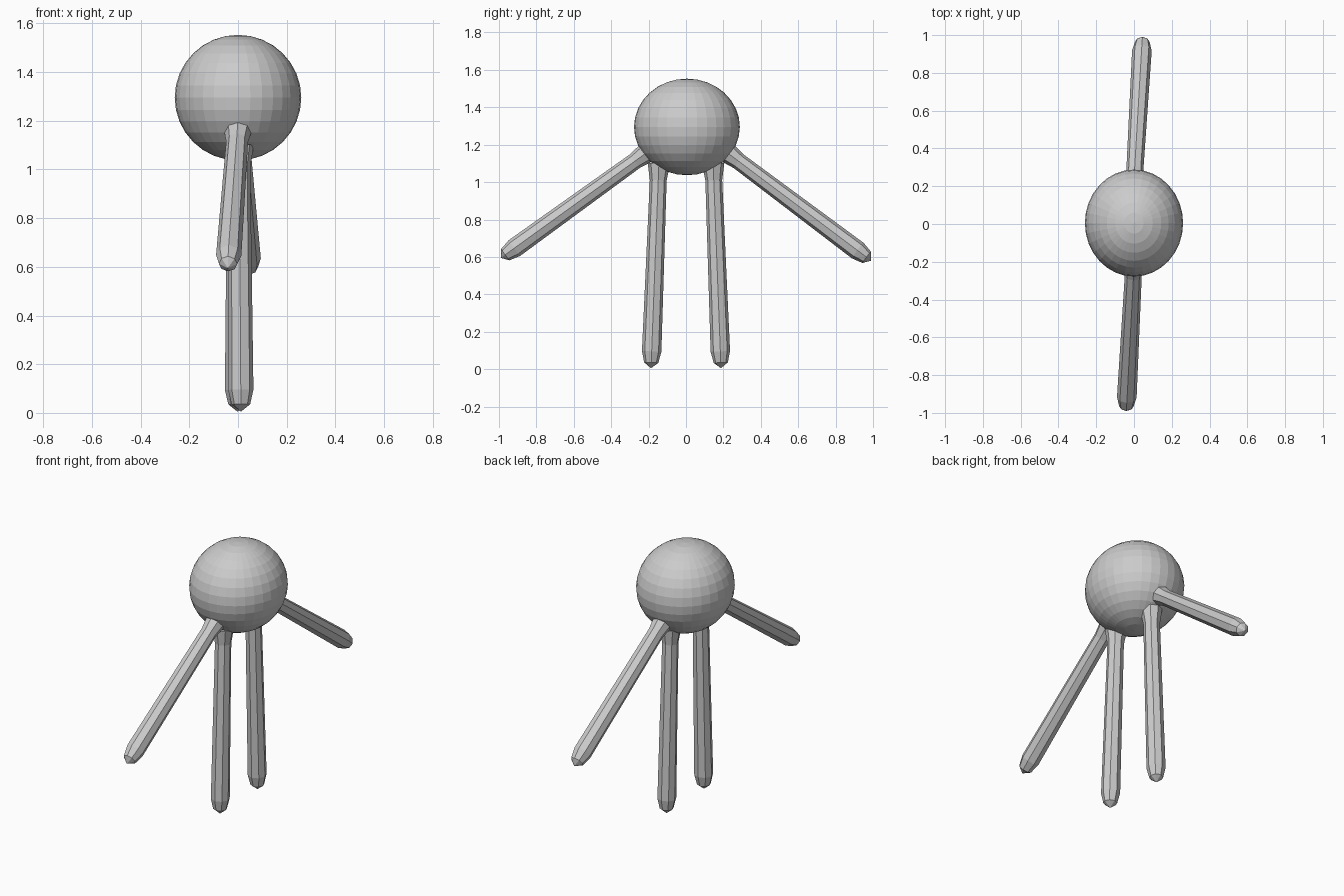
import bpy, bmesh, math
from mathutils import Vector, Matrix

if "Cube" in bpy.data.objects:
    bpy.data.objects.remove(bpy.data.objects["Cube"])

SIDES = 8


def make_object(name, bm):
    bmesh.ops.recalc_face_normals(bm, faces=bm.faces)
    mesh = bpy.data.meshes.new(name)
    bm.to_mesh(mesh)
    bm.free()
    obj = bpy.data.objects.new(name, mesh)
    bpy.context.collection.objects.link(obj)
    return obj


def limb(name, root, tip, flare):
    """Eight-sided bar, flared at the root and pointed at the tip."""
    root, tip = Vector(root), Vector(tip)
    axis = tip - root
    length = axis.length
    axis.normalize()
    side = Vector((1, 0, 0))
    side = (side - axis * side.dot(axis)).normalized()
    up = axis.cross(side)
    # (distance from root, radius)
    profile = [(0, flare), (0.09, 0.045), (length - 0.09, 0.052),
               (length - 0.03, 0.038)]
    bm = bmesh.new()
    rings = []
    for d, r in profile:
        ring = []
        for i in range(SIDES):
            a = 2 * math.pi * i / SIDES
            ring.append(bm.verts.new(root + axis * d
                        + (side * math.cos(a) + up * math.sin(a)) * r))
        rings.append(ring)
    for lo, hi in zip(rings, rings[1:]):
        for i in range(SIDES):
            j = (i + 1) % SIDES
            bm.faces.new((lo[i], lo[j], hi[j], hi[i]))
    point = bm.verts.new(tip)
    for i in range(SIDES):
        bm.faces.new((rings[-1][i], rings[-1][(i + 1) % SIDES], point))
    bm.faces.new(rings[0])
    return make_object(name, bm)


# Round body, slightly longer front to back
bm = bmesh.new()
bmesh.ops.create_uvsphere(
    bm, u_segments=32, v_segments=16, radius=1,
    matrix=Matrix.Translation((0, 0.005, 1.295)) @ Matrix.Diagonal((0.26, 0.283, 0.258, 1)))
make_object("body", bm)

# Standing legs
limb("front_leg", (0.005, -0.145, 1.10), (0.012, -0.187, 0.005), 0.06)
limb("back_leg", (0, 0.145, 1.10), (-0.002, 0.187, 0.005), 0.06)

# Sloping arms
limb("front_arm", (0, -0.20, 1.165), (-0.042, -0.99, 0.595), 0.058)
limb("back_arm", (0, 0.21, 1.165), (0.046, 0.99, 0.58), 0.058)
